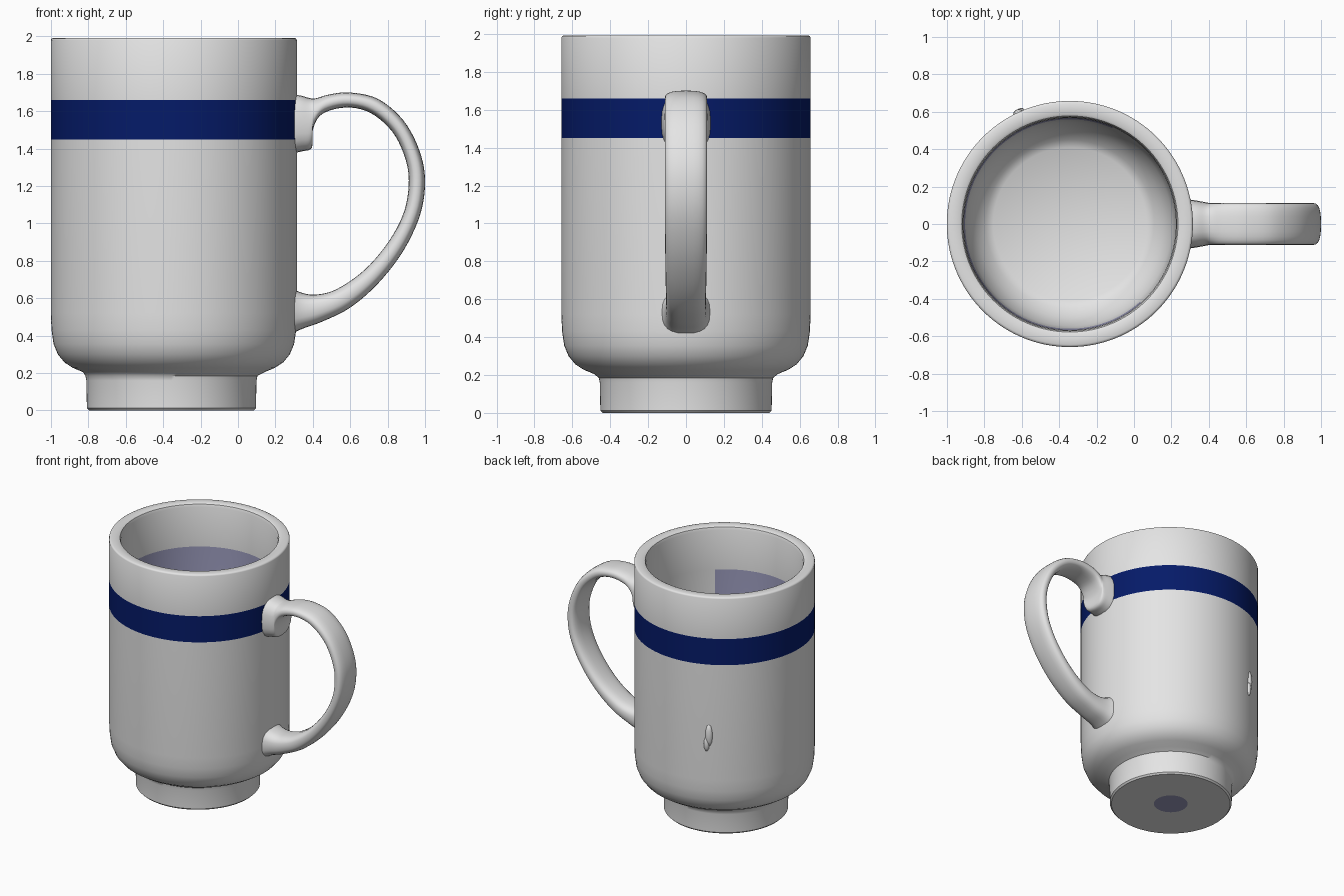
import bpy, bmesh, math
from mathutils import Vector

if "Cube" in bpy.data.objects:
    bpy.data.objects.remove(bpy.data.objects["Cube"])

CX = -0.343          # mug axis
SEG = 120


def material(name, rgb):
    m = bpy.data.materials.new(name)
    m.diffuse_color = (*rgb, 1)
    m.use_nodes = True
    m.node_tree.nodes["Principled BSDF"].inputs["Base Color"].default_value = m.diffuse_color
    return m


glaze = material("grey glaze", (0.78, 0.78, 0.78))
blue = material("dark blue", (0.0015, 0.0105, 0.14))
shade = material("blue grey stain", (0.33, 0.33, 0.51))


def finish(bm, name, mats, angle=40):
    bmesh.ops.recalc_face_normals(bm, faces=bm.faces)
    me = bpy.data.meshes.new(name)
    bm.to_mesh(me)
    bm.free()
    for m in mats:
        me.materials.append(m)
    ob = bpy.data.objects.new(name, me)
    bpy.context.collection.objects.link(ob)
    bpy.ops.object.select_all(action='DESELECT')
    ob.select_set(True)
    bpy.context.view_layer.objects.active = ob
    bpy.ops.object.shade_smooth_by_angle(angle=math.radians(angle))
    return ob


def spline(pts, n):
    """Catmull-Rom through tuples of any length."""
    out = []
    for i in range(len(pts) - 1):
        a, b, c, d = (pts[max(0, min(len(pts) - 1, i + k))] for k in (-1, 0, 1, 2))
        for s in range(n):
            t = s / n
            out.append([0.5 * (2 * q + (r - p) * t + (2 * p - 5 * q + 4 * r - u) * t * t
                               + (3 * q - p - 3 * r + u) * t ** 3)
                        for p, q, r, u in zip(a, b, c, d)])
    return out + [list(pts[-1])]


# Mug body: lathe of foot, wall, rim, inside (foot sits slightly off axis)
profile = [(0, 0), (0.125, 0), (0.44, 0), (0.452, 0.012), (0.455, 0.16), (0.46, 0.185),
           (0.485, 0.205), (0.54, 0.228), (0.585, 0.257), (0.62, 0.30), (0.643, 0.355),
           (0.654, 0.43), (0.658, 0.52), (0.658, 1.45), (0.658, 1.66), (0.658, 1.98),
           (0.654, 1.988), (0.645, 1.992), (0.59, 1.992), (0.578, 1.985), (0.571, 1.965),
           (0.567, 1.65), (0.56, 0.60), (0.545, 0.48), (0.50, 0.39), (0.45, 0.335),
           (0.41, 0.31), (0, 0.305)]
bm = bmesh.new()
rings = []
for r, z in profile:
    cx = CX - (0.013 if z < 0.19 else 0)
    if r == 0:
        rings.append([bm.verts.new((cx, 0, z))] * SEG)
    else:
        rings.append([bm.verts.new((cx + r * math.cos(2 * math.pi * i / SEG),
                                    r * math.sin(2 * math.pi * i / SEG), z))
                      for i in range(SEG)])
for lo, hi in zip(rings, rings[1:]):
    for i in range(SEG):
        j = (i + 1) % SEG
        quad = list(dict.fromkeys((lo[i], lo[j], hi[j], hi[i])))
        f = bm.faces.new(quad)
        c = f.calc_center_median()
        r = math.hypot(c.x - CX, c.y)
        ang = math.degrees(math.atan2(c.y, c.x - CX)) % 360
        if r > 0.62 and 1.45 < c.z < 1.66:
            f.material_index = 1                      # painted band
        elif c.z < 0.005 and r < 0.14:
            f.material_index = 2                      # spot under the foot
        elif 0.5 < r < 0.58 and 0.6 < c.z < 1.65 and 65 < ang < 312:
            f.material_index = 2                      # stain on inner wall
finish(bm, "mug_body", [glaze, blue, shade])

# Handle: swept strap, each row = outer x, z, inner x, z, half width
rows = [(0.27, 1.69, 0.27, 1.37, 0.135), (0.33, 1.685, 0.34, 1.385, 0.125),
        (0.385, 1.67, 0.395, 1.405, 0.115), (0.42, 1.67, 0.40, 1.50, 0.112),
        (0.49, 1.69, 0.45, 1.585, 0.112), (0.60, 1.70, 0.58, 1.62, 0.112),
        (0.75, 1.665, 0.71, 1.59, 0.112), (0.885, 1.55, 0.825, 1.49, 0.112),
        (0.97, 1.39, 0.89, 1.36, 0.112), (1.0, 1.23, 0.913, 1.23, 0.112),
        (0.975, 1.05, 0.89, 1.07, 0.112), (0.885, 0.855, 0.81, 0.91, 0.11),
        (0.75, 0.68, 0.68, 0.755, 0.108), (0.60, 0.55, 0.53, 0.65, 0.105),
        (0.45, 0.475, 0.42, 0.62, 0.105), (0.34, 0.435, 0.34, 0.63, 0.115),
        (0.27, 0.40, 0.27, 0.665, 0.14)]
bm = bmesh.new()
K = 24
prev = None
for ox, oz, ix, iz, w in spline(rows, 5):
    mid = Vector(((ox + ix) / 2, 0, (oz + iz) / 2))
    half = Vector(((ox - ix) / 2, 0, (oz - iz) / 2))
    ring = []
    for k in range(K):
        c, s = math.cos(2 * math.pi * k / K), math.sin(2 * math.pi * k / K)
        u = math.copysign(abs(c) ** 0.75, c)
        v = math.copysign(abs(s) ** 0.75, s)
        ring.append(bm.verts.new(mid + half * u + Vector((0, w * v, 0))))
    if prev:
        for k in range(K):
            bm.faces.new((prev[k], prev[(k + 1) % K], ring[(k + 1) % K], ring[k]))
    else:
        bm.faces.new(ring)
    prev = ring
bm.faces.new(prev)
finish(bm, "handle", [glaze], 60)

# Small glaze drips on the back wall: angle, height, tall, wide
for n, (ang, z, tall, wide) in enumerate([(115, 0.88, 0.09, 0.028), (113.5, 0.81, 0.06, 0.022)]):
    bm = bmesh.new()
    bmesh.ops.create_icosphere(bm, subdivisions=2, radius=1)
    a = math.radians(ang)
    for v in bm.verts:
        x, y, h = v.co.x * 0.02, v.co.y * wide, v.co.z * tall
        v.co = (CX + (0.655 + x) * math.cos(a) - y * math.sin(a),
                (0.655 + x) * math.sin(a) + y * math.cos(a), z + h)
    finish(bm, f"glaze_drip_{n + 1}", [glaze], 60)
